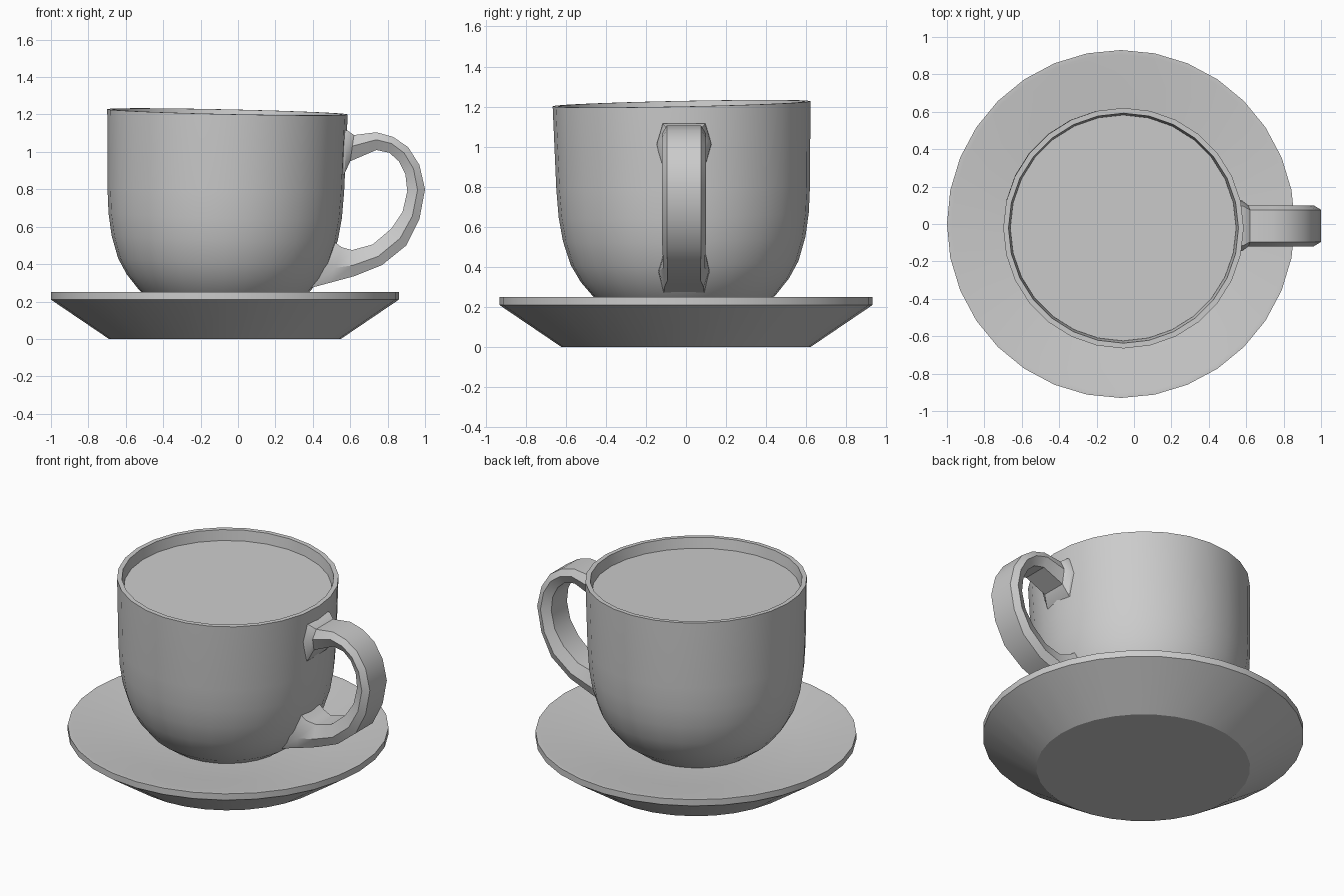
import bpy, bmesh
from math import pi, cos, sin
from mathutils import Matrix

if "Cube" in bpy.data.objects:
    bpy.data.objects.remove(bpy.data.objects["Cube"], do_unlink=True)

grey = bpy.data.materials.new("plain grey")
grey.use_nodes = True
tone = (0.6, 0.6, 0.6, 1)
grey.diffuse_color = tone
grey.node_tree.nodes["Principled BSDF"].inputs["Base Color"].default_value = tone


def loft(name, rings, angle):
    """Bridge matching closed rings of points and cap both ends."""
    bm = bmesh.new()
    loops = [[bm.verts.new(p) for p in ring] for ring in rings]
    n = len(loops[0])
    for a, b in zip(loops, loops[1:]):
        for i in range(n):
            j = (i + 1) % n
            bm.faces.new((a[i], a[j], b[j], b[i]))
    bm.faces.new(loops[0])
    bm.faces.new(loops[-1])
    bmesh.ops.recalc_face_normals(bm, faces=bm.faces)
    mesh = bpy.data.meshes.new(name)
    bm.to_mesh(mesh)
    bm.free()
    mesh.materials.append(grey)
    ob = bpy.data.objects.new(name, mesh)
    bpy.context.collection.objects.link(ob)
    bpy.ops.object.select_all(action="DESELECT")
    ob.select_set(True)
    bpy.context.view_layer.objects.active = ob
    bpy.ops.object.shade_smooth_by_angle(angle=angle)
    return ob


def circle(r, z, n):
    return [(r * cos(2 * pi * i / n), r * sin(2 * pi * i / n), z) for i in range(n)]


def lathe(name, profile, sides, angle):
    return loft(name, [circle(r, z, sides) for r, z in profile], angle)


# Saucer: sloped dish with a thin rim and a flat floor
saucer = lathe("saucer", [(0.62, 0), (0.93, 0.21), (0.93, 0.25), (0.905, 0.25),
                          (0.6, 0.18)], 32, 0.3)
saucer.location = (-0.07, 0, 0)

# Cup: rounded bowl, thin lip, slightly tilted
lean = Matrix.Rotation(0.022, 4, "Y") @ Matrix.Rotation(0.02, 4, "X")
place = Matrix.Translation((-0.083, 0.002, 0)) @ lean
cup = lathe("cup", [(0.34, 0.17), (0.45, 0.25), (0.52, 0.335), (0.568, 0.42),
                    (0.605, 0.54), (0.624, 0.66), (0.633, 0.8), (0.643, 1.215),
                    (0.615, 1.215), (0.603, 1.13)], 28, 0.6)
cup.matrix_world = place

# Drink surface just below the lip
drink = lathe("drink", [(0.604, 1.13), (0.604, 1.15)], 28, 0.5)
drink.matrix_world = place

# Handle: outer x, outer z, inner x, inner z, half width
stations = [
    (0.53, 1.12, 0.52, 0.84, 0.14),
    (0.585, 1.115, 0.568, 0.88, 0.135),
    (0.62, 1.09, 0.6, 0.95, 0.11),
    (0.74, 1.105, 0.74, 1.01, 0.11),
    (0.83, 1.08, 0.81, 0.995, 0.11),
    (0.91, 1.025, 0.86, 0.95, 0.11),
    (0.97, 0.93, 0.895, 0.88, 0.11),
    (1.0, 0.8, 0.905, 0.79, 0.11),
    (0.97, 0.64, 0.88, 0.68, 0.11),
    (0.9, 0.5, 0.82, 0.59, 0.11),
    (0.77, 0.395, 0.72, 0.505, 0.105),
    (0.62, 0.335, 0.61, 0.475, 0.105),
    (0.49, 0.3, 0.555, 0.49, 0.125),
    (0.38, 0.27, 0.5, 0.53, 0.13),
]
section = [(-0.78, 0), (0.78, 0), (1, 0.42), (0.72, 1), (-0.72, 1), (-1, 0.42)]
rings = [[(ox + (ix - ox) * t, -0.01 + s * w, oz + (iz - oz) * t) for s, t in section]
         for ox, oz, ix, iz, w in stations]
loft("handle", rings, 0.6)
